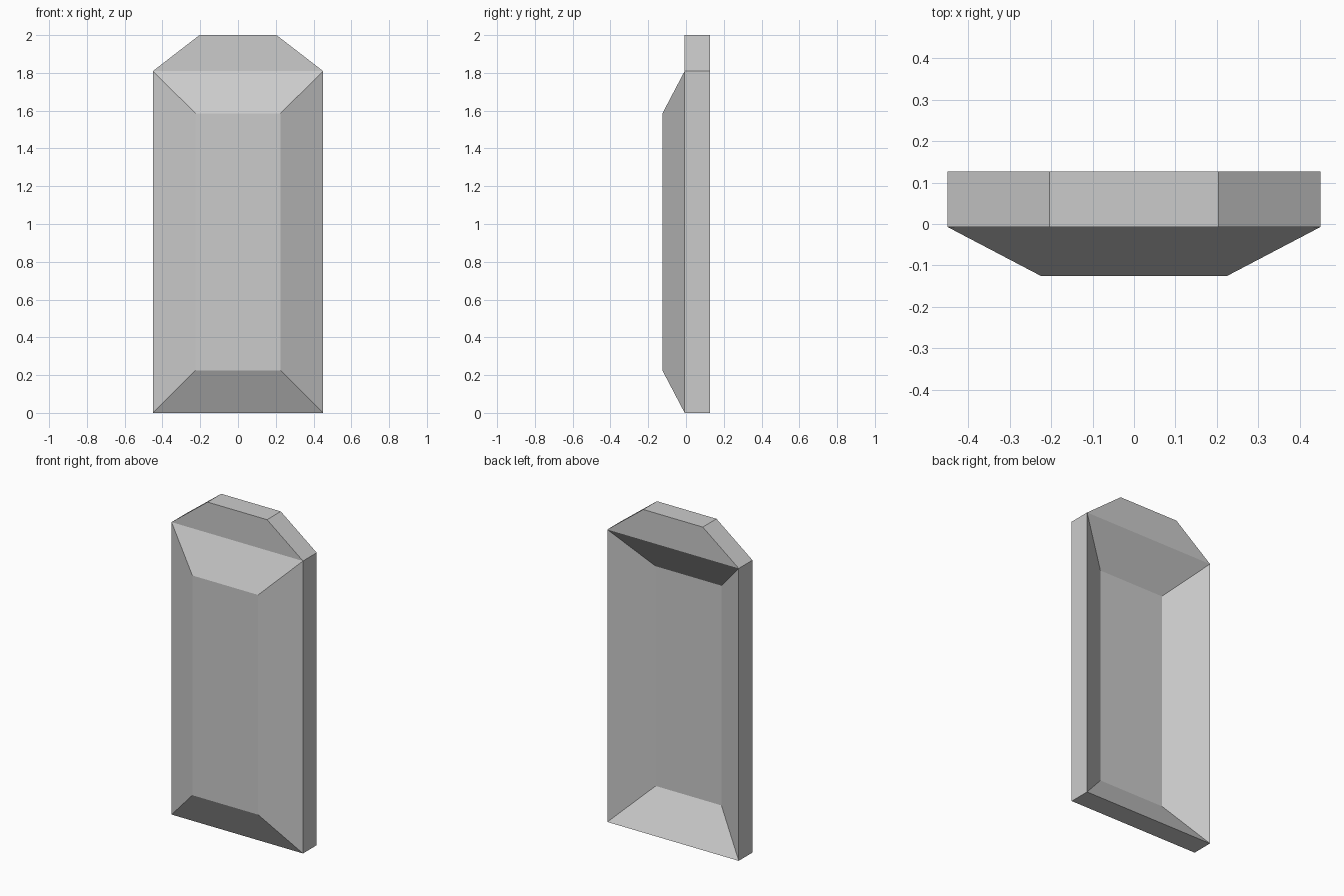
import bpy, bmesh

if "Cube" in bpy.data.objects:
    bpy.data.objects.remove(bpy.data.objects["Cube"])

W, H = 0.45, 1.81              # half width and height of the main panel
IN = 0.225                     # inset of the raised / recessed field
RIM_FRONT, RIM_BACK = -0.007, 0.127


def rect(inset, y):
    w = W - inset
    return [(-w, y, inset), (w, y, inset), (w, y, H - inset), (-w, y, H - inset)]


def loft(name, rings, skip):
    """Join rings front to back, cap both ends, leave out joint walls.
    skip holds (ring, side) pairs that are hidden inside the model."""
    bm = bmesh.new()
    vs = [[bm.verts.new(p) for p in ring] for ring in rings]
    n = len(rings[0])
    bm.faces.new(vs[0])
    bm.faces.new(vs[-1][::-1])
    for r, (a, b) in enumerate(zip(vs, vs[1:])):
        for i in range(n):
            if (r, i) not in skip:
                j = (i + 1) % n
                bm.faces.new((a[i], b[i], b[j], a[j]))
    me = bpy.data.meshes.new(name)
    bm.to_mesh(me)
    bm.free()
    ob = bpy.data.objects.new(name, me)
    bpy.context.collection.objects.link(ob)
    return ob


# Panel: raised bevelled front, thick rim, recessed bevelled back
loft("panel", [rect(IN, -0.125), rect(0, RIM_FRONT),
               rect(0, RIM_BACK), rect(IN, -0.025)], {(1, 2)})

# Top crest: flat trapezoid slab continuing the rim
crest = [(-W, H), (W, H), (0.204, 2.0), (-0.204, 2.0)]
loft("top_crest", [[(x, y, z) for x, z in crest]
                   for y in (RIM_FRONT, RIM_BACK)], {(0, 0)})
